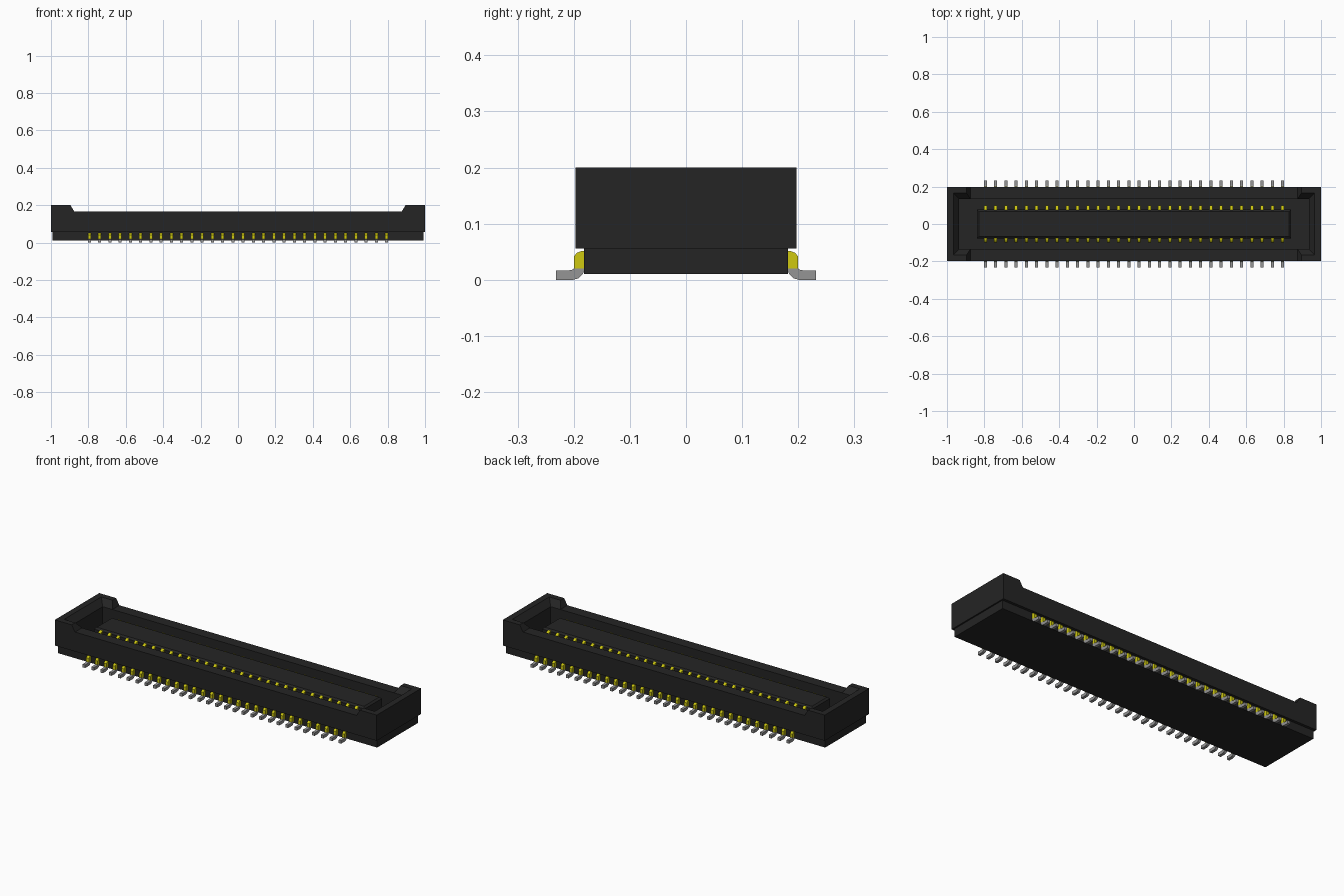
import bpy, bmesh

if "Cube" in bpy.data.objects:
    bpy.data.objects.remove(bpy.data.objects["Cube"], do_unlink=True)


def material(name, rgb, rough=0.6):
    m = bpy.data.materials.new(name)
    m.use_nodes = True
    m.diffuse_color = (*rgb, 1)
    bsdf = next(n for n in m.node_tree.nodes if n.type == 'BSDF_PRINCIPLED')
    bsdf.inputs["Base Color"].default_value = (*rgb, 1)
    bsdf.inputs["Roughness"].default_value = rough
    return m


BLACK = material("black plastic", (0.018, 0.018, 0.018))
GOLD = material("gold plating", (0.62, 0.58, 0.005))
GREY = material("tin grey", (0.30, 0.30, 0.30))


def make_object(name, bm, mat):
    bmesh.ops.recalc_face_normals(bm, faces=bm.faces[:])
    me = bpy.data.meshes.new(name)
    bm.to_mesh(me)
    bm.free()
    if mat:
        me.materials.append(mat)
    ob = bpy.data.objects.new(name, me)
    bpy.context.scene.collection.objects.link(ob)
    return ob


def loft_rects(name, rings, mat):
    """Closed solid through rectangular rings given as (half x, half y, z)."""
    bm = bmesh.new()
    loops = [[bm.verts.new((sx * hx, sy * hy, z))
              for sx, sy in ((-1, -1), (1, -1), (1, 1), (-1, 1))]
             for hx, hy, z in rings]
    for a, b in zip(loops, loops[1:]):
        for i in range(4):
            j = (i + 1) % 4
            bm.faces.new((a[i], a[j], b[j], b[i]))
    bm.faces.new(loops[0])
    bm.faces.new(loops[-1])
    return make_object(name, bm, mat)


# Pin layout
COUNT, SPAN, WIDTH = 30, 0.795, 0.016
PIN_X = [-SPAN + 2 * SPAN * i / (COUNT - 1) for i in range(COUNT)]


def pin_row(name, profile, side, mat):
    """Extrude a (y, z) profile at every pin position on one side."""
    bm = bmesh.new()
    for x in PIN_X:
        a, b = ([bm.verts.new((x + dx, side * y, z)) for y, z in profile]
                for dx in (-WIDTH / 2, WIDTH / 2))
        bm.faces.new(a)
        bm.faces.new(b)
        for i in range(len(a)):
            j = (i + 1) % len(a)
            bm.faces.new((a[i], a[j], b[j], b[i]))
    return make_object(name, bm, mat)


# Housing: stepped base, outer walls, chamfered mouth, cavity floor
housing = loft_rects("housing", [
    (0.992, 0.182, 0.01), (0.992, 0.182, 0.056), (1.0, 0.197, 0.056),
    (1.0, 0.197, 0.2), (0.965, 0.165, 0.2), (0.935, 0.135, 0.165),
    (0.935, 0.135, 0.05)], BLACK)

# Lower the long walls between the raised ends, with sloped shoulders
cutter = loft_rects("wall_cutter", [(0.875, 0.3, 0.165), (0.901, 0.3, 0.21)], None)
cutter.hide_render = True
mod = housing.modifiers.new("lower_walls", 'BOOLEAN')
mod.object = cutter
mod.operation = 'DIFFERENCE'
mod.solver = 'EXACT'
bpy.context.view_layer.update()
cut_mesh = bpy.data.meshes.new_from_object(
    housing.evaluated_get(bpy.context.evaluated_depsgraph_get()))
housing.modifiers.clear()
housing.data = cut_mesh
bpy.data.objects.remove(cutter, do_unlink=True)

# Central tongue with a chamfered top rim
loft_rects("tongue", [(0.84, 0.078, 0.045), (0.84, 0.078, 0.146),
                      (0.83, 0.068, 0.155)], BLACK)

# Profiles in (y, z): contact spring, gold shoulder, solder foot
CONTACT = [(0.07, 0.045), (0.10, 0.045), (0.10, 0.125), (0.096, 0.138),
           (0.088, 0.146), (0.078, 0.149), (0.07, 0.149)]
SHOULDER = [(0.17, 0.051), (0.187, 0.051), (0.195, 0.048), (0.20, 0.041),
            (0.20, 0.02), (0.17, 0.02)]
FOOT = [(0.18, 0.02), (0.20, 0.02), (0.203, 0.018), (0.208, 0.017),
        (0.232, 0.017), (0.232, 0.0), (0.201, 0.0), (0.191, 0.003),
        (0.184, 0.010)]

for side, label in ((-1, "front"), (1, "back")):
    pin_row(label + "_contacts", CONTACT, side, GOLD)
    pin_row(label + "_pin_shoulders", SHOULDER, side, GOLD)
    pin_row(label + "_solder_feet", FOOT, side, GREY)
